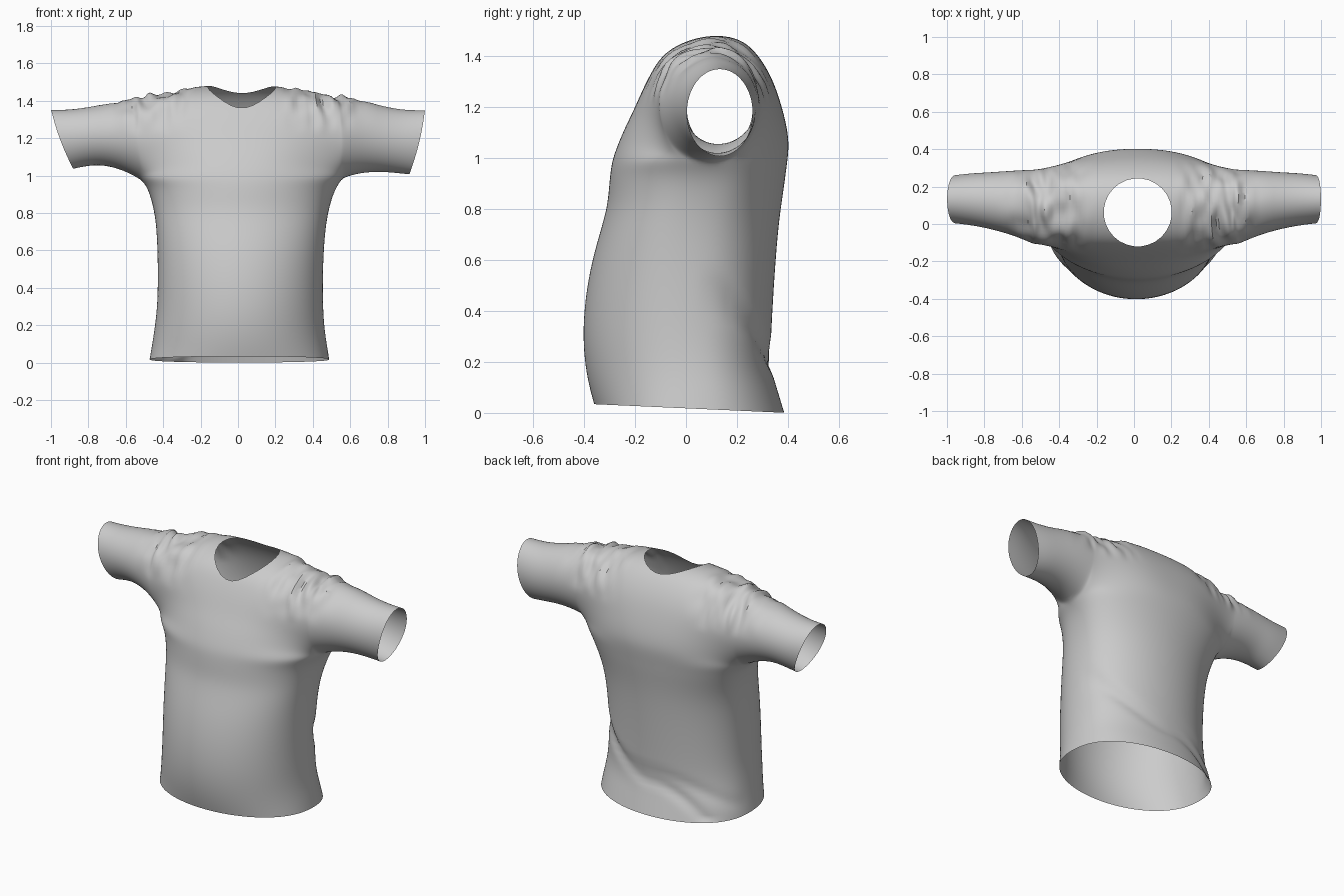
import bpy, bmesh, math
from mathutils import Vector, noise

if "Cube" in bpy.data.objects:
    bpy.data.objects.remove(bpy.data.objects["Cube"])

COLS, K = 18, 8   # columns across each sheet, rows from armpit to shoulder seam

# Torso rows: z, left x, right x, front y, back y, side-seam y, front roundness
TORSO = [(.02, -.475, .49, -.362, .387, .02, .9), (.09, -.462, .478, -.378, .36, .02, .92),
         (.18, -.448, .464, -.397, .332, .01, .95), (.30, -.433, .456, -.407, .335, 0, .95),
         (.45, -.430, .455, -.398, .343, 0, .93), (.60, -.432, .460, -.370, .353, .01, .88),
         (.72, -.438, .470, -.335, .363, .03, .82), (.81, -.450, .485, -.310, .374, .06, .8),
         (.89, -.470, .507, -.303, .386, .09, .8), (.945, -.492, .532, -.298, .393, .10, .82)]
# Centre line of chest and back above the armpit: y, z
CHEST = [(-.290, .995), (-.268, 1.055), (-.24, 1.12), (-.205, 1.19), (-.17, 1.27),
         (-.135, 1.34), (-.085, 1.42), (.02, 1.475), (.13, 1.49)]
BACK = [(.400, .995), (.405, 1.055), (.397, 1.12), (.38, 1.19), (.355, 1.27),
        (.325, 1.34), (.28, 1.41), (.22, 1.467), (.13, 1.49)]
# Sleeve stations: top x, bottom x, top z, bottom z, front y, back y
RIGHT = [(.54, .56, 1.437, .985, -.11, .295), (.64, .66, 1.415, 1.012, -.065, .29),
         (.78, .76, 1.372, 1.018, -.03, .28), (.90, .85, 1.353, 1.010, -.01, .275),
         (1.0, .915, 1.354, 1.003, 0, .265)]
LEFT = [(-.54, -.52, 1.425, .975, -.11, .295), (-.64, -.62, 1.402, 1.03, -.065, .29),
        (-.78, -.73, 1.372, 1.056, -.03, .28), (-.90, -.81, 1.355, 1.048, -.01, .275),
        (-1.0, -.88, 1.355, 1.033, 0, .265)]


def sleeve_point(station, j, f):
    """Point j (0 underarm .. K shoulder) on the front (f=-1) or back half of a sleeve ring."""
    xt, xb, zt, zb, yf, yb = station
    phi = math.pi * (j / K - .5)
    h = (math.sin(phi) + 1) / 2
    y = (yf + yb) / 2 + f * (yb - yf) / 2 * math.cos(phi)
    bow = .012 * math.sin(math.pi * h) * (1 if xt > 0 else -1)
    return Vector((xb + (xt - xb) * h + bow, y, zb + (zt - zb) * h))


def torso_row(row, f):
    z, xl, xr, yf, yb, ys, power = row
    pts = []
    for i in range(COLS + 1):
        t = math.pi * i / COLS
        s = math.sin(t) ** (power if f < 0 else .82)
        y = ys + ((yf if f < 0 else yb) - ys) * s
        zz = z if z > .05 else .018 - .045 * y
        pts.append(Vector(((xl + xr) / 2 - (xr - xl) / 2 * math.cos(t), y, zz)))
    return pts


def yoke_row(j, f):
    a, b = sleeve_point(LEFT[0], j, f), sleeve_point(RIGHT[0], j, f)
    cy, cz = (CHEST if f < 0 else BACK)[j]
    mix = min(1, j / 3)
    pts = []
    for i in range(COLS + 1):
        t = math.pi * i / COLS
        p = a.lerp(b, (1 - math.cos(t)) / 2)
        s = (1 - mix) * math.sin(t) ** .82 + mix * (1 - abs(math.cos(t)) ** 2.7) ** 1.6
        pts.append(Vector((p.x, p.y + (cy - p.y) * s, p.z + (cz - p.z) * s)))
    return pts


def add_grid(bm, rows):
    vs = [[bm.verts.new(p) for p in r] for r in rows]
    for r0, r1 in zip(vs, vs[1:]):
        for k in range(len(r0) - 1):
            bm.faces.new((r0[k], r0[k + 1], r1[k + 1], r1[k]))


# Front and back sheets plus half-sleeves, welded at the seams
bm = bmesh.new()
for f in (-1, 1):
    add_grid(bm, [torso_row(r, f) for r in TORSO] + [yoke_row(j, f) for j in range(K + 1)])
    for side in (LEFT, RIGHT):
        add_grid(bm, [[sleeve_point(s, j, f) for j in range(K + 1)] for s in side])
bmesh.ops.remove_doubles(bm, verts=bm.verts, dist=.0005)
bmesh.ops.recalc_face_normals(bm, faces=bm.faces)
chest = min(bm.faces, key=lambda q: q.calc_center_median().y)
if chest.normal.y > 0:
    bmesh.ops.reverse_faces(bm, faces=bm.faces)
mesh = bpy.data.meshes.new("shirt")
bm.to_mesh(mesh)
bm.free()
shirt = bpy.data.objects.new("shirt", mesh)
bpy.context.collection.objects.link(shirt)
bpy.context.view_layer.objects.active = shirt
shirt.select_set(True)
sub = shirt.modifiers.new("smooth_cloth", 'SUBSURF')
sub.levels = 2
bpy.ops.object.modifier_apply(modifier=sub.name)

bm = bmesh.new()
bm.from_mesh(mesh)

# Crumpled shoulders and sagging folds on the lower back
bm.normal_update()
moves = []
for v in bm.verts:
    x, y, z = v.co
    d = 0
    if not v.is_boundary:
        w = min(1, max(0, 1.6 - abs(abs(x) - .47) / .16)) * min(1, max(0, (z - 1.22) / .15))
        d += w * (.032 * noise.noise(Vector((x * 19, y * 7, z * 7))) - .006)
        if y > .05 and z < .7:
            for start, slope, depth in ((.19, 1.5, .012), (.25, .8, .007)):
                off = (z - start - slope * x * abs(x)) / math.hypot(1, 2 * slope * x)
                d -= depth * math.exp(-(off / .03) ** 2) * min(1, (y - .05) / .12)
    moves.append((v, v.normal * d))
for v, m in moves:
    v.co += m

# Neck opening: trim along an oval seen from above, one straight cut per rim segment
NX, NY, NR, CUTS = .02, .062, .181, 28
cuts = []
for i in range(CUTS):
    a = math.tau * i / CUTS
    n = Vector((math.cos(a), math.sin(a), 0))
    cuts.append((Vector((NX, NY, 0)) + n * NR, n))
for co, n in cuts:
    near = []
    for q in bm.faces:
        c = q.calc_center_median()
        r = Vector((c.x - NX, c.y - NY, 0))
        if c.z > 1.2 and r.length < .23 and (r.length < .01 or r.normalized().dot(n) > .95):
            near.append(q)
    geom = near + list({e for q in near for e in q.edges}) + list({v for q in near for v in q.verts})
    bmesh.ops.bisect_plane(bm, geom=geom, plane_co=co, plane_no=n, dist=.0005)
hole = [q for q in bm.faces if q.calc_center_median().z > 1.2
        and all((q.calc_center_median() - co).dot(n) < .0003 for co, n in cuts)]
bmesh.ops.delete(bm, geom=hole, context='FACES')
bm.to_mesh(mesh)
bm.free()
bpy.ops.object.shade_smooth_by_angle(angle=math.radians(35))
